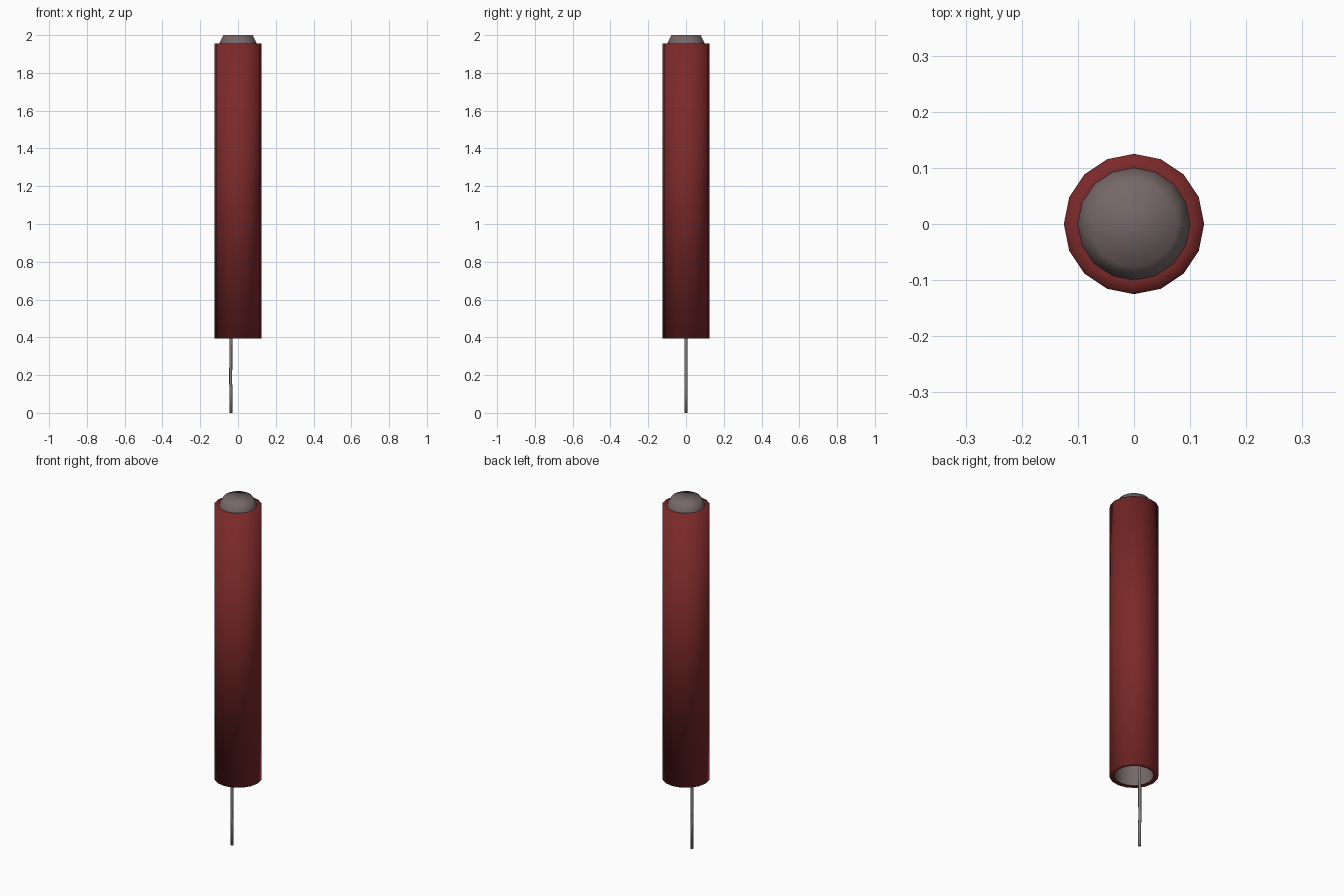
import bpy, bmesh, math

if "Cube" in bpy.data.objects:
    bpy.data.objects.remove(bpy.data.objects["Cube"])

SIDES = 16


def material(name, rgb):
    m = bpy.data.materials.new(name)
    m.diffuse_color = (*rgb, 1)
    m.use_nodes = True
    m.node_tree.nodes["Principled BSDF"].inputs["Base Color"].default_value = m.diffuse_color
    return m


red = material("dark red paper", (0.20, 0.022, 0.022))
grey = material("warm grey filling", (0.18, 0.135, 0.135))
fuse_grey = material("fuse grey", (0.23, 0.22, 0.21))


def sweep(name, rings, mat, sides=SIDES, cap_start=False, cap_end=False):
    """Loft through rings given as (centre x, radius, z)."""
    bm = bmesh.new()
    loops = []
    for cx, r, z in rings:
        loops.append([bm.verts.new((cx + r * math.cos(2 * math.pi * i / sides),
                                    r * math.sin(2 * math.pi * i / sides), z))
                      for i in range(sides)])
    for a, b in zip(loops, loops[1:]):
        for i in range(sides):
            j = (i + 1) % sides
            bm.faces.new((a[i], a[j], b[j], b[i]))
    if cap_start:
        bm.faces.new(loops[0][::-1])
    if cap_end:
        bm.faces.new(loops[-1])
    for f in bm.faces:
        f.smooth = True
    mesh = bpy.data.meshes.new(name)
    bm.to_mesh(mesh)
    bm.free()
    mesh.materials.append(mat)
    obj = bpy.data.objects.new(name, mesh)
    bpy.context.collection.objects.link(obj)
    return obj


# Red outer tube with rims turned in at both ends
sweep("paper_tube", [(0, 0.10, 0.395), (0, 0.125, 0.395),
                     (0, 0.125, 1.955), (0, 0.10, 1.955)], red)

# Grey lining, open at the bottom, closed by a bevelled plug on top
sweep("inner_core", [(0, 0.10, 0.395), (0, 0.10, 1.955),
                     (0, 0.077, 2.0)], grey, cap_end=True)

# Thin, slightly bent fuse reaching up inside the tube
sweep("fuse", [(-0.037, 0.008, 0.0), (-0.037, 0.008, 0.13),
               (-0.039, 0.008, 0.16), (-0.037, 0.008, 0.40),
               (-0.037, 0.008, 0.60)], fuse_grey, sides=8,
      cap_start=True, cap_end=True)
